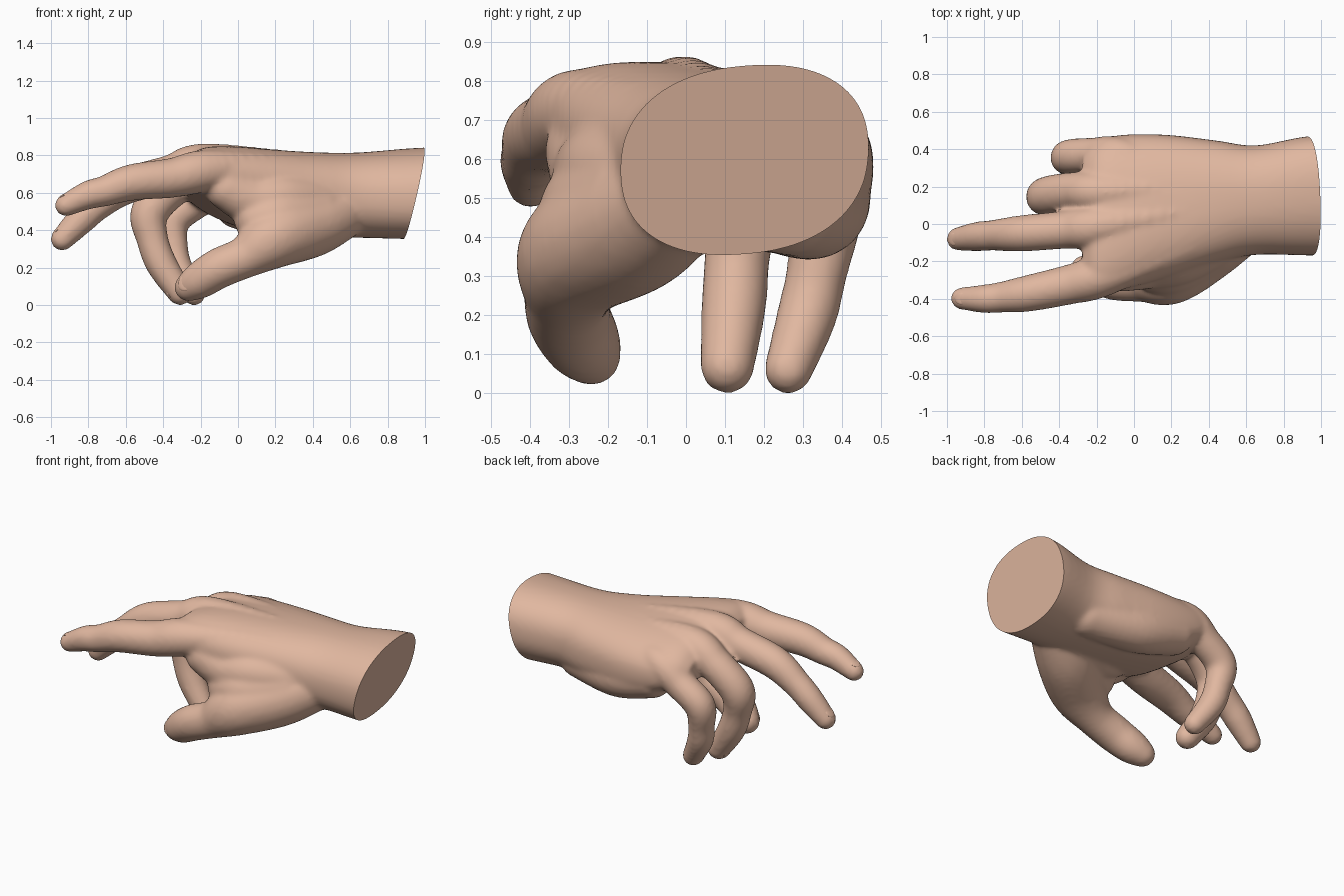
import bpy, bmesh, math
from mathutils import Vector, Matrix

if "Cube" in bpy.data.objects:
    bpy.data.objects.remove(bpy.data.objects["Cube"])

skin = bpy.data.materials.new("skin")
skin.diffuse_color = (0.75, 0.475, 0.35, 1)
skin.use_nodes = True
skin.node_tree.nodes["Principled BSDF"].inputs["Base Color"].default_value = skin.diffuse_color


def spline(pts, steps):
    """Catmull-Rom interpolation of equal-length tuples."""
    out = []
    for i in range(len(pts) - 1):
        p0, p1 = pts[max(i - 1, 0)], pts[i]
        p2, p3 = pts[i + 1], pts[min(i + 2, len(pts) - 1)]
        for k in range(steps):
            t = k / steps
            out.append(tuple(
                0.5 * (2 * b + (c - a) * t + (2 * a - 5 * b + 4 * c - d) * t * t
                       + (3 * b - a - 3 * c + d) * t ** 3)
                for a, b, c, d in zip(p0, p1, p2, p3)))
    out.append(tuple(pts[-1]))
    return out


def add_limb(bm, pts, steps=9):
    """Tapered rounded limb: dense spheres along (x, y, z, radius) points."""
    for x, y, z, r in spline(pts, steps):
        bmesh.ops.create_icosphere(bm, subdivisions=3, radius=r + 0.003,
                                   matrix=Matrix.Translation((x, y, z)))


def add_palm(bm, sections, n=48):
    """Loft of superellipses: x, y0, y1, z bottom, z top, shear, exponent."""
    rings = []
    for x, y0, y1, z0, z1, shear, e in spline(sections, 5):
        ring = []
        for k in range(n):
            a = 2 * math.pi * k / n
            c, s = math.cos(a), math.sin(a)
            dy = (y1 - y0) / 2 * math.copysign(abs(c) ** (2 / e), c)
            dz = (z1 - z0) / 2 * math.copysign(abs(s) ** (2 / e), s)
            ring.append(bm.verts.new((x, (y0 + y1) / 2 + dy,
                                      (z0 + z1) / 2 + dz + shear * dy)))
        rings.append(ring)
    faces = [bm.faces.new(rings[0]), bm.faces.new(rings[-1])]
    for a, b in zip(rings, rings[1:]):
        for k in range(n):
            j = (k + 1) % n
            faces.append(bm.faces.new((a[k], a[j], b[j], b[k])))
    bmesh.ops.recalc_face_normals(bm, faces=faces)


bm = bmesh.new()

# Forearm, wrist and palm
add_palm(bm, [
    (1.15, -0.17, 0.475, 0.355, 0.845, 0.08, 2.3),
    (0.92, -0.168, 0.468, 0.355, 0.835, 0.08, 2.3),
    (0.65, -0.165, 0.42, 0.36, 0.815, 0.04, 2.3),
    (0.45, -0.205, 0.445, 0.36, 0.815, -0.02, 2.4),
    (0.20, -0.28, 0.475, 0.385, 0.825, -0.08, 2.5),
    (0.00, -0.335, 0.48, 0.43, 0.835, -0.12, 2.5),
    (-0.14, -0.365, 0.465, 0.49, 0.832, -0.13, 2.5),
    (-0.22, -0.365, 0.43, 0.54, 0.81, -0.14, 2.4),
    (-0.275, -0.33, 0.37, 0.585, 0.76, -0.14, 2.3),
])
# Heel of the hand, and the web between thumb and index finger
add_limb(bm, [(0.56, 0.26, 0.485, 0.13), (0.25, 0.325, 0.485, 0.14), (0.0, 0.345, 0.535, 0.125)])
add_limb(bm, [(0.48, -0.06, 0.55, 0.14), (0.25, -0.175, 0.56, 0.145),
              (0.08, -0.21, 0.56, 0.135), (-0.06, -0.25, 0.62, 0.11)])
add_limb(bm, [(0.42, -0.10, 0.49, 0.16), (0.22, -0.215, 0.46, 0.155), (0.10, -0.24, 0.46, 0.12)])
add_limb(bm, [(0.45, 0.05, 0.50, 0.13), (0.22, -0.06, 0.50, 0.13), (0.08, -0.1, 0.55, 0.12)])

# Fingers and thumb, knuckle to tip
fingers = {
    "index": [(0.3, -0.12, 0.745, 0.05), (-0.15, -0.272, 0.72, 0.108), (-0.35, -0.325, 0.68, 0.104),
              (-0.57, -0.372, 0.655, 0.095), (-0.71, -0.392, 0.61, 0.08),
              (-0.80, -0.4, 0.588, 0.074), (-0.92, -0.398, 0.533, 0.057)],
    "middle": [(0.35, 0.08, 0.765, 0.05), (-0.17, -0.01, 0.755, 0.107), (-0.36, -0.03, 0.70, 0.1),
               (-0.60, -0.05, 0.635, 0.095), (-0.75, -0.06, 0.535, 0.08),
               (-0.84, -0.067, 0.455, 0.076), (-0.94, -0.08, 0.352, 0.06)],
    "ring": [(0.3, 0.19, 0.75, 0.05), (-0.15, 0.17, 0.725, 0.105), (-0.33, 0.175, 0.64, 0.1),
             (-0.47, 0.15, 0.50, 0.1), (-0.46, 0.132, 0.36, 0.083),
             (-0.41, 0.122, 0.22, 0.081), (-0.31, 0.106, 0.068, 0.067)],
    "little": [(0.2, 0.3, 0.69, 0.05), (-0.07, 0.36, 0.65, 0.1), (-0.22, 0.37, 0.555, 0.09),
               (-0.35, 0.36, 0.45, 0.089), (-0.345, 0.335, 0.31, 0.076),
               (-0.32, 0.31, 0.20, 0.075), (-0.235, 0.262, 0.06, 0.06)],
    "thumb": [(0.58, -0.02, 0.51, 0.14), (0.40, -0.13, 0.43, 0.17), (0.20, -0.267, 0.36, 0.16),
              (0.05, -0.303, 0.262, 0.112), (-0.10, -0.3, 0.197, 0.106),
              (-0.20, -0.268, 0.135, 0.097), (-0.265, -0.242, 0.095, 0.073)],
}
for pts in fingers.values():
    add_limb(bm, pts)

mesh = bpy.data.meshes.new("hand")
bm.to_mesh(mesh)
bm.free()
hand = bpy.data.objects.new("hand", mesh)
bpy.context.collection.objects.link(hand)

# Fuse the parts into one soft skin
remesh = hand.modifiers.new("fuse", 'REMESH')
remesh.mode = 'VOXEL'
remesh.voxel_size = 0.013
soft = hand.modifiers.new("soften", 'SMOOTH')
soft.factor = 0.5
soft.iterations = 12
dg = bpy.context.evaluated_depsgraph_get()
fused = bpy.data.meshes.new_from_object(hand.evaluated_get(dg))
hand.modifiers.clear()
hand.data = fused

# Slanted flat cut at the wrist
bm = bmesh.new()
bm.from_mesh(fused)
cut = bmesh.ops.bisect_plane(bm, geom=bm.verts[:] + bm.edges[:] + bm.faces[:],
                             plane_co=(0.94, 0.15, 0.6), plane_no=(1, 0.06, -0.234),
                             clear_outer=True)
edges = [g for g in cut["geom_cut"] if isinstance(g, bmesh.types.BMEdge)]
bmesh.ops.holes_fill(bm, edges=edges, sides=0)
bm.to_mesh(fused)
bm.free()
fused.materials.clear()
fused.materials.append(skin)

# Fingernails: thin ovals set into the back of each tip
outward = {"index": (0, 0, 1), "middle": (-0.3, 0, 1), "ring": (-1, 0, 0),
           "little": (-1, 0.2, 0), "thumb": (-0.3, -1, 0.3)}
nails = []
for name, pts in fingers.items():
    a, b = Vector(pts[-2]), Vector(pts[-1])
    f = 0.35 * b.w if len(b) == 4 else 0
    mid = b.lerp(a, min(f / (b - a).to_3d().length, 1))
    r = mid.w
    d = (b - a).to_3d().normalized()
    up = Vector(outward[name])
    up = (up - d * up.dot(d)).normalized()
    frame = Matrix((d, up.cross(d), up)).transposed().to_4x4()
    bm = bmesh.new()
    bmesh.ops.create_icosphere(bm, subdivisions=3, radius=r, matrix=(
        Matrix.Translation(mid.to_3d() + up * r * 0.88) @ frame
        @ Matrix.Diagonal((0.65, 0.55, 0.13, 1))))
    me = bpy.data.meshes.new(name + "_nail")
    bm.to_mesh(me)
    bm.free()
    me.materials.append(skin)
    ob = bpy.data.objects.new(name + "_nail", me)
    bpy.context.collection.objects.link(ob)
    nails.append(ob)

for ob in [hand] + nails:
    ob.select_set(True)
bpy.context.view_layer.objects.active = hand
bpy.ops.object.shade_smooth_by_angle(angle=math.radians(40))
